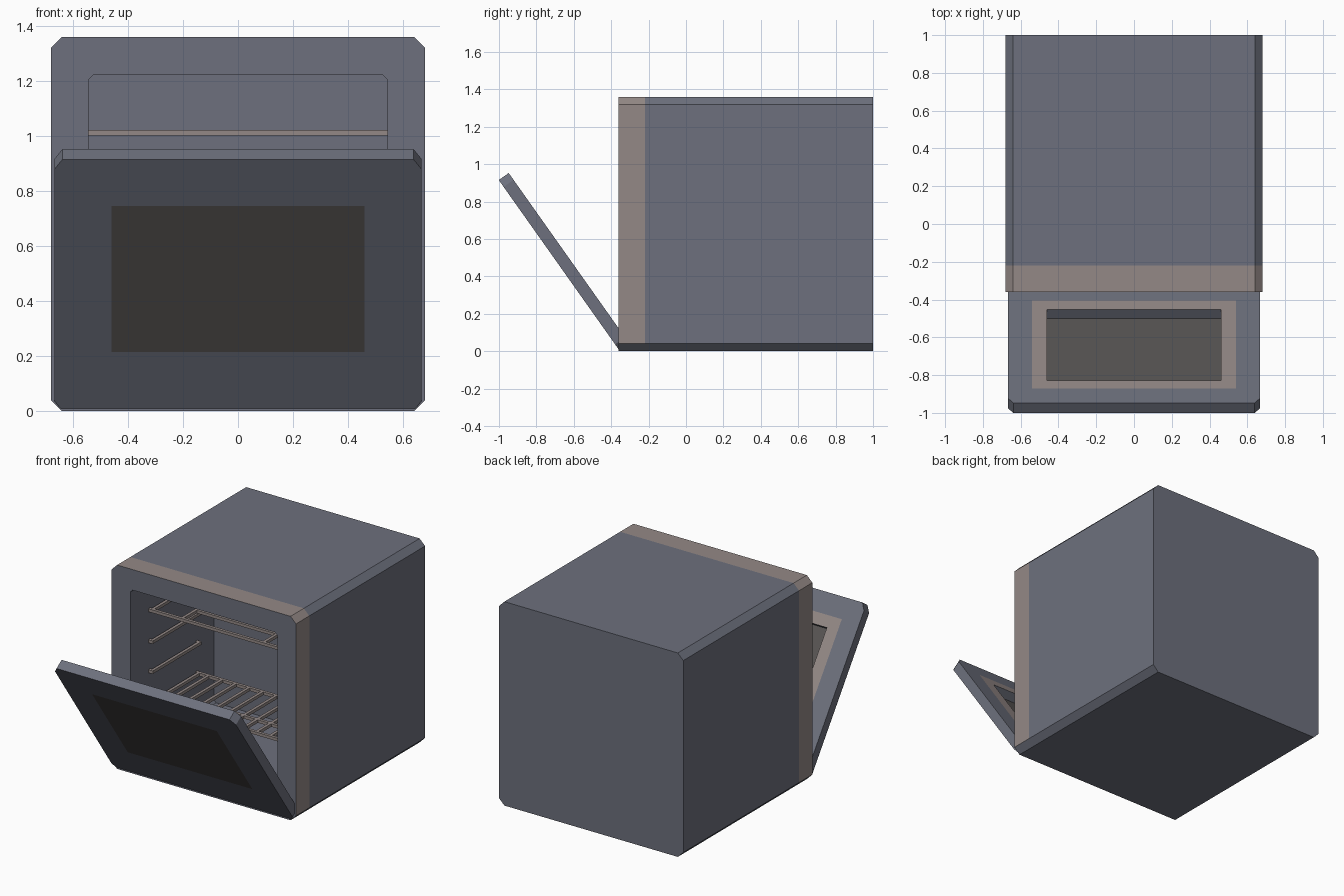
import bpy, bmesh
from math import radians
from mathutils import Matrix, Vector

if "Cube" in bpy.data.objects:
    bpy.data.objects.remove(bpy.data.objects["Cube"])


def material(name, color):
    m = bpy.data.materials.new(name)
    m.diffuse_color = (*color, 1)
    m.use_nodes = True
    m.node_tree.nodes["Principled BSDF"].inputs["Base Color"].default_value = m.diffuse_color
    return m


GREY = material("enamel_grey", (0.153, 0.163, 0.205))
TRIM = material("warm_trim", (0.295, 0.25, 0.24))
GLASS = material("dark_glass", (0.097, 0.09, 0.088))


def octagon(hx, z0, z1, c, y, cz=None):
    # Rectangle in the XZ plane with cut corners
    cz = c if cz is None else cz
    return [(-hx + c, y, z0), (hx - c, y, z0), (hx, y, z0 + cz), (hx, y, z1 - cz),
            (hx - c, y, z1), (-hx + c, y, z1), (-hx, y, z1 - cz), (-hx, y, z0 + cz)]


def loft(name, loops, slots, matrix=Matrix()):
    # Skins consecutive loops and caps both ends; slots = cap, bands..., cap
    bm = bmesh.new()
    rings = [[bm.verts.new(p) for p in loop] for loop in loops]
    bm.faces.new(rings[0]).material_index = slots[0]
    for a, b, s in zip(rings, rings[1:], slots[1:]):
        for i in range(8):
            j = (i + 1) % 8
            bm.faces.new((a[i], a[j], b[j], b[i])).material_index = s
    bm.faces.new(rings[-1]).material_index = slots[-1]
    bmesh.ops.remove_doubles(bm, verts=bm.verts, dist=1e-5)
    bmesh.ops.recalc_face_normals(bm, faces=bm.faces)
    return finish(name, bm, [GREY, TRIM, GLASS], matrix)


def finish(name, bm, mats, matrix=Matrix()):
    me = bpy.data.meshes.new(name)
    bm.to_mesh(me)
    bm.free()
    for m in mats:
        me.materials.append(m)
    ob = bpy.data.objects.new(name, me)
    ob.matrix_world = matrix
    bpy.context.collection.objects.link(ob)
    return ob


def rods(name, segments, r=0.01):
    # Thin square bars along axis-aligned segments
    bm = bmesh.new()
    for a, b in segments:
        a, b = Vector(a), Vector(b)
        size = [abs(d) + 2 * r if abs(d) < 1e-6 else abs(d) for d in b - a]
        bmesh.ops.create_cube(bm, size=1, matrix=Matrix.Translation((a + b) / 2)
                              @ Matrix.Diagonal((*size, 1)))
    return finish(name, bm, [TRIM])


# Oven body with trim band and open cavity
body = loft("oven_body", [
    octagon(0.68, 0, 1.36, 0.04, 1.0),
    octagon(0.68, 0, 1.36, 0.04, -0.22),
    octagon(0.68, 0, 1.36, 0.04, -0.36),
    octagon(0.543, 0.135, 1.223, 0.018, -0.36),
    octagon(0.543, 0.135, 1.223, 0.018, 0.52)], [0, 0, 1, 0, 0, 0])
for p in body.data.polygons:  # the trim band stops above the underside
    if p.normal.z < -0.1:
        p.material_index = 0

# Half-open door, modelled upright and tipped forward about its lower edge
T, H = 0.065, 1.066
loft("oven_door", [
    octagon(0.46, 0.208, 0.858, 0, 0),
    octagon(0.668, -0.055, H, 0.03, 0, 0.045),
    octagon(0.668, -0.055, H, 0.03, T, 0.045),
    octagon(0.54, 0.125, 0.933, 0, T),
    octagon(0.46, 0.208, 0.858, 0, T),
    octagon(0.46, 0.208, 0.858, 0, 0.006)], [2, 0, 0, 0, 1, 0, 2],
    Matrix.Translation((0, -0.385, 0.045)) @ Matrix.Rotation(radians(35.3), 4, 'X'))

# Side rails: pegs from the wall joined by a bar, four levels on both walls
Y0, Y1, W, R = -0.16, 0.335, 0.543, 0.52
LEVELS = [0.402, 0.605, 0.805, 1.012]
rails = []
for z in LEVELS:
    for s in (-1, 1):
        rails.append(((s * R, Y0 - 0.01, z), (s * R, Y1 + 0.01, z)))
        rails += [((s * R, y, z), (s * W, y, z)) for y in (Y0, Y1)]
rods("side_rails", rails)


def rack(name, z, wires, cross):
    segs = [((-R, y, z), (R, y, z)) for y in (Y0, Y1)]
    segs += [((-cross, -0.01, z), (cross, -0.01, z))]
    segs += [((x, Y0, z), (x, Y1, z)) for x in wires]
    rods(name, segs)


# Wire shelf below, open frame above
rack("wire_shelf", LEVELS[0], [-0.45 + 0.1 * i for i in range(10)], R)
rack("upper_frame", LEVELS[3], [-0.3, 0.3], 0.3)
